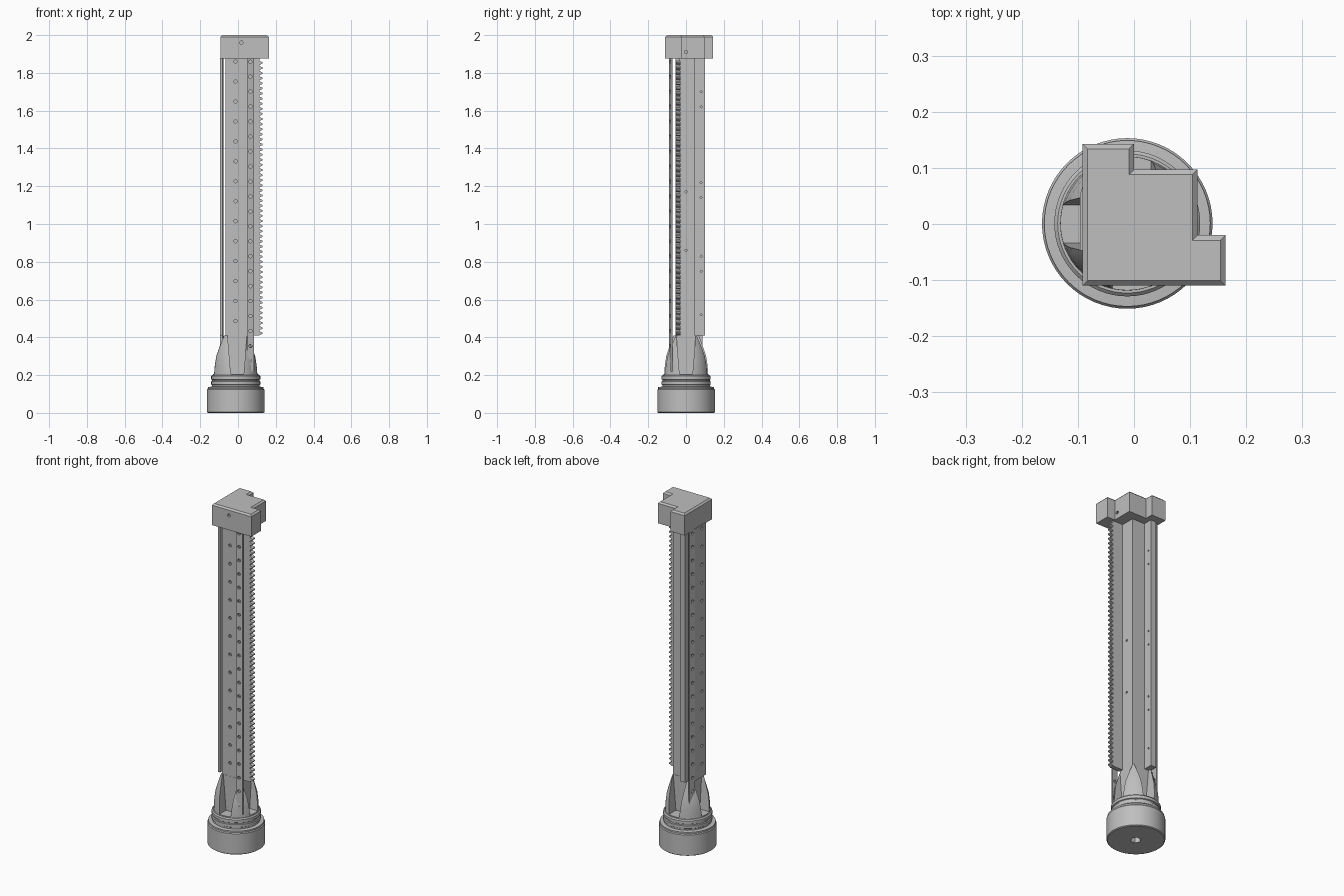
import bpy, bmesh, math
from mathutils import Matrix, Vector

if "Cube" in bpy.data.objects:
    bpy.data.objects.remove(bpy.data.objects["Cube"])

AXIS = Vector((-0.012, 0.001, 0))

GRAY = bpy.data.materials.new("machined_gray")
GRAY.use_nodes = True
GRAY.diffuse_color = (0.52, 0.52, 0.52, 1)
GRAY.node_tree.nodes["Principled BSDF"].inputs["Base Color"].default_value = GRAY.diffuse_color


def finish(name, bm, smooth=False):
    bmesh.ops.recalc_face_normals(bm, faces=bm.faces)
    me = bpy.data.meshes.new(name)
    bm.to_mesh(me)
    bm.free()
    me.materials.append(GRAY)
    ob = bpy.data.objects.new(name, me)
    bpy.context.collection.objects.link(ob)
    if smooth:
        bpy.ops.object.select_all(action='DESELECT')
        ob.select_set(True)
        bpy.context.view_layer.objects.active = ob
        bpy.ops.object.shade_smooth_by_angle(angle=math.radians(35))
    return ob


def rect(x0, x1, y0, y1):
    return [(x0, y0), (x1, y0), (x1, y1), (x0, y1)]


def prism(name, outline, z0, z1):
    bm = bmesh.new()
    face = bm.faces.new([bm.verts.new((x, y, z0)) for x, y in outline])
    ext = bmesh.ops.extrude_face_region(bm, geom=[face])
    top = [v for v in ext["geom"] if isinstance(v, bmesh.types.BMVert)]
    bmesh.ops.translate(bm, verts=top, vec=(0, 0, z1 - z0))
    return finish(name, bm)


def lathe(name, profile, steps=64):
    bm = bmesh.new()
    verts = [bm.verts.new(AXIS + Vector((r, 0, z))) for r, z in profile]
    edges = [bm.edges.new(p) for p in zip(verts, verts[1:])]
    bmesh.ops.spin(bm, geom=verts + edges, cent=AXIS, axis=(0, 0, 1),
                   angle=math.tau, steps=steps)
    bmesh.ops.remove_doubles(bm, verts=bm.verts, dist=0.0002)
    return finish(name, bm, smooth=True)


def cut(targets, cutter):
    for target in targets:
        mod = target.modifiers.new("cut", 'BOOLEAN')
        mod.operation, mod.object, mod.solver = 'DIFFERENCE', cutter, 'EXACT'
        bpy.context.view_layer.objects.active = target
        bpy.ops.object.modifier_apply(modifier=mod.name)
    bpy.data.objects.remove(cutter)


def swap(p):
    """Mirror a plan point across the diagonal, from the front to the left flank."""
    return (p[1] - 0.006, p[0] + 0.003)


# Round foot with a hexagonal socket underneath
foot = lathe("foot", [(0, 0), (0.147, 0), (0.152, 0.004), (0.152, 0.123),
                      (0.148, 0.128), (0.148, 0.137), (0.126, 0.139), (0, 0.139)])
hexagon = [(AXIS.x + 0.028 * math.cos(k * math.tau / 6), 0.028 * math.sin(k * math.tau / 6))
           for k in range(6)]
cut([foot], prism("socket_cutter", hexagon, -0.02, 0.05))

# Stepped collar above the foot
lathe("collar", [(0, 0.13), (0.126, 0.13), (0.126, 0.147), (0.13, 0.15), (0.13, 0.166),
                 (0.125, 0.169), (0.125, 0.175), (0.13, 0.178), (0.13, 0.194),
                 (0.124, 0.2), (0, 0.2)])

# Flared socket with a flat recess on each flank, wider towards the top
flare = lathe("flared_socket", [(0, 0.19), (0.12, 0.19), (0.117, 0.25), (0.111, 0.3),
                                (0.097, 0.35), (0.08, 0.41), (0, 0.41)])
for center, normal, reach in [((-0.004, -0.056), (0, -1), 0.2), ((-0.004, 0.05), (0, 1), 0.2),
                              ((-0.066, 0), (-1, 0), 0.2), ((0.052, 0), (1, 0), 0.2)]:
    bm = bmesh.new()
    bmesh.ops.create_cube(bm, size=1)
    for v in bm.verts:
        half = 0.052 if v.co.z > 0 else 0.034
        out = Vector(normal) * (v.co.x + 0.5) * reach
        side = Vector((-normal[1], normal[0])) * (half if v.co.y > 0 else -half)
        z = 0.42 if v.co.z > 0 else 0.205
        v.co = (Vector(center) + out + side).to_3d() + Vector((0, 0, z))
    cut([flare], finish("recess_cutter", bm))

# Mast: square core below, then the full section with two flanges
core = prism("mast_core", rect(-0.065, 0.05, -0.055, 0.048), 0.2, 0.41)
mast = prism("mast", [(-0.065, -0.055), (0.115, -0.055), (0.115, -0.031), (0.05, -0.031),
                      (0.05, 0.048), (-0.03, 0.048), (-0.03, 0.1), (-0.065, 0.1)], 0.41, 1.88)

# Rack teeth along the edge of the front flange
bm = bmesh.new()
for i in range(54):
    z = 0.411 + i * 0.027
    wedge = [[bm.verts.new((x, y, z + dz)) for x, dz in
              ((0.112, 0), (0.131, 0.008), (0.131, 0.014), (0.112, 0.022))]
             for y in (-0.054, -0.03)]
    bm.faces.new(wedge[0])
    bm.faces.new(wedge[1])
    for k in range(4):
        n = (k + 1) % 4
        bm.faces.new((wedge[0][k], wedge[0][n], wedge[1][n], wedge[1][k]))
finish("rack_teeth", bm)

# Sloped strips standing off the front and left flanks, and the left cover plate
strip = [(0.05, -0.09), (0.085, -0.079), (0.085, -0.071), (0.05, -0.075)]
front_strip = prism("front_strip", strip, 0.22, 1.88)
left_strip = prism("left_strip", [swap(p) for p in strip], 0.22, 1.88)
left_plate = prism("left_plate", [swap(p) for p in rect(-0.05, 0.051, -0.09, -0.077)], 0.41, 1.88)

# Stepped end cap with chamfered top
cap = prism("end_cap", [(-0.092, -0.11), (0.163, -0.11), (0.163, -0.02), (0.113, -0.02),
                        (0.113, 0.097), (0, 0.097), (0, 0.143), (-0.092, 0.143)], 1.875, 2.0)
bm = bmesh.new()
bm.from_mesh(cap.data)
rim = [e for e in bm.edges if all(v.co.z > 1.99 for v in e.verts)]
bmesh.ops.bevel(bm, geom=rim, offset=0.009, segments=1, affect='EDGES')
bm.to_mesh(cap.data)
bm.free()

# Drilled holes
drill = bmesh.new()


def hole(loc, normal, r=0.009):
    rot = Vector(normal).to_track_quat('Z', 'Y').to_matrix().to_4x4()
    bmesh.ops.create_cone(drill, cap_ends=True, segments=10, radius1=r, radius2=r,
                          depth=0.024, matrix=Matrix.Translation(loc) @ rot)


for i in range(16):
    z = 0.275 + i * 0.1057
    hole((-0.013, -0.055, z), (0, -1, 0))
    hole((-0.065 if z < 0.41 else -0.095, -0.01, z), (-1, 0, 0))
for i in range(21):
    z = 0.275 + i * 0.0792
    hole((0.066, -0.083, z), (0, -1, 0))
    hole((*swap((0.066, -0.083)), z), (-1, 0, 0))
for z in (0.22, 0.33, 0.86, 1.17):
    hole((0.05, 0, z), (1, 0, 0), 0.006)
for z in (0.52, 0.75, 0.83, 1.14, 1.22, 1.62, 1.7):
    hole((-0.03, 0.08, z), (1, 0, 0), 0.005)
hole((0.018, -0.11, 1.96), (0, -1, 0))
hole((0.113, 0, 1.91), (1, 0, 0))
cut([core, mast, front_strip, left_strip, left_plate, cap], finish("drill_cutter", drill))
